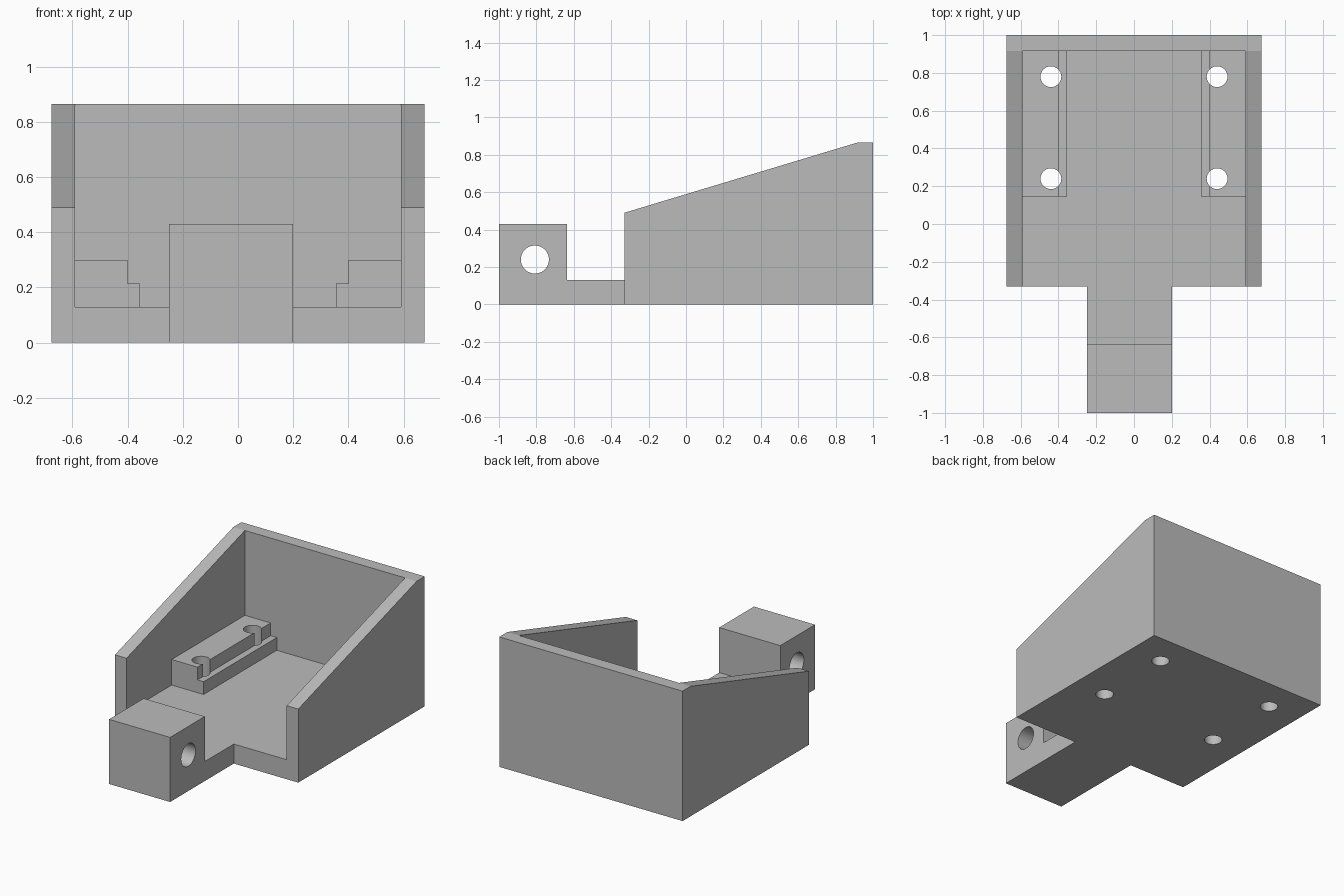
import bpy
import bmesh
from math import radians
from mathutils import Matrix, Vector

cube = bpy.data.objects.get("Cube")
if cube:
    bpy.data.objects.remove(cube, do_unlink=True)

grey = bpy.data.materials.new("plain_grey")
grey.use_nodes = True
colour = (0.5, 0.5, 0.5, 1)
grey.diffuse_color = colour
grey.node_tree.nodes["Principled BSDF"].inputs["Base Color"].default_value = colour


def make_object(name, bm):
    bmesh.ops.recalc_face_normals(bm, faces=bm.faces)
    mesh = bpy.data.meshes.new(name)
    bm.to_mesh(mesh)
    bm.free()
    mesh.materials.append(grey)
    obj = bpy.data.objects.new(name, mesh)
    bpy.context.collection.objects.link(obj)
    return obj


def prism(name, place, profile, start, end):
    """Extrude a 2D profile; place(u, v, t) maps it into space."""
    bm = bmesh.new()
    face = bm.faces.new([bm.verts.new(place(u, v, start)) for u, v in profile])
    shift = Vector(place(0, 0, end)) - Vector(place(0, 0, start))
    out = bmesh.ops.extrude_face_region(bm, geom=[face], use_keep_orig=True)
    verts = [g for g in out["geom"] if isinstance(g, bmesh.types.BMVert)]
    bmesh.ops.translate(bm, verts=verts, vec=shift)
    return make_object(name, bm)


def cylinder(name, centre, radius, depth, rotation=Matrix()):
    bm = bmesh.new()
    bmesh.ops.create_cone(bm, cap_ends=True, segments=48, radius1=radius,
                          radius2=radius, depth=depth,
                          matrix=Matrix.Translation(centre) @ rotation)
    return make_object(name, bm)


def combine(target, helper, operation):
    """Apply a boolean and discard the helper."""
    helper.hide_render = True
    mod = target.modifiers.new(operation.title(), "BOOLEAN")
    mod.operation = operation
    mod.solver = "EXACT"
    mod.object = helper
    bpy.context.view_layer.objects.active = target
    bpy.ops.object.modifier_apply(modifier=mod.name)
    bpy.data.objects.remove(helper, do_unlink=True)


def from_side(u, v, t):
    return (t, u, v)


def from_front(u, v, t):
    return (u, t, v)


HALF, INNER, FLOOR, FRONT, BACK = 0.675, 0.59, 0.13, -0.33, 0.915

# Sloped tray, hollowed and open at the front
bracket = prism("mounting_bracket", from_side,
                [(FRONT, 0), (1, 0), (1, 0.865), (BACK, 0.865), (FRONT, 0.49)],
                -HALF, HALF)
cavity = prism("cavity_cutter", from_side,
               [(-0.6, FLOOR), (BACK, FLOOR), (BACK, 1.2), (-0.6, 1.2)],
               -INNER, INNER)
combine(bracket, cavity, "DIFFERENCE")

# Front arm with its raised hinge block
arm = prism("hinge_arm", from_side,
            [(-1, 0), (FRONT, 0), (FRONT, FLOOR), (-0.635, FLOOR),
             (-0.635, 0.43), (-1, 0.43)], -0.25, 0.2)
combine(bracket, arm, "UNION")

# Stepped rails along both walls
for s in (-1, 1):
    steps = [(INNER, FLOOR), (0.355, FLOOR), (0.355, 0.215),
             (0.4, 0.215), (0.4, 0.3), (INNER, 0.3)]
    rail = prism("rail", from_front, [(s * x, z) for x, z in steps], 0.145, BACK)
    combine(bracket, rail, "UNION")

# Screw holes down through the rails
for x in (-0.44, 0.44):
    for y in (0.24, 0.78):
        combine(bracket, cylinder("screw_cutter", (x, y, 0.2), 0.055, 0.8),
                "DIFFERENCE")

# Pivot hole across the hinge block
pivot = cylinder("pivot_cutter", (0, -0.808, 0.24), 0.075, 1,
                 Matrix.Rotation(radians(90), 4, "Y"))
combine(bracket, pivot, "DIFFERENCE")

bpy.ops.object.select_all(action="DESELECT")
bracket.select_set(True)
bpy.context.view_layer.objects.active = bracket
bpy.ops.object.shade_smooth_by_angle(angle=radians(30))
# Keep the planar faces flat; only the hole walls are smooth
for poly in bracket.data.polygons:
    poly.use_smooth = max(abs(c) for c in poly.normal) < 0.95 and poly.area < 0.05
